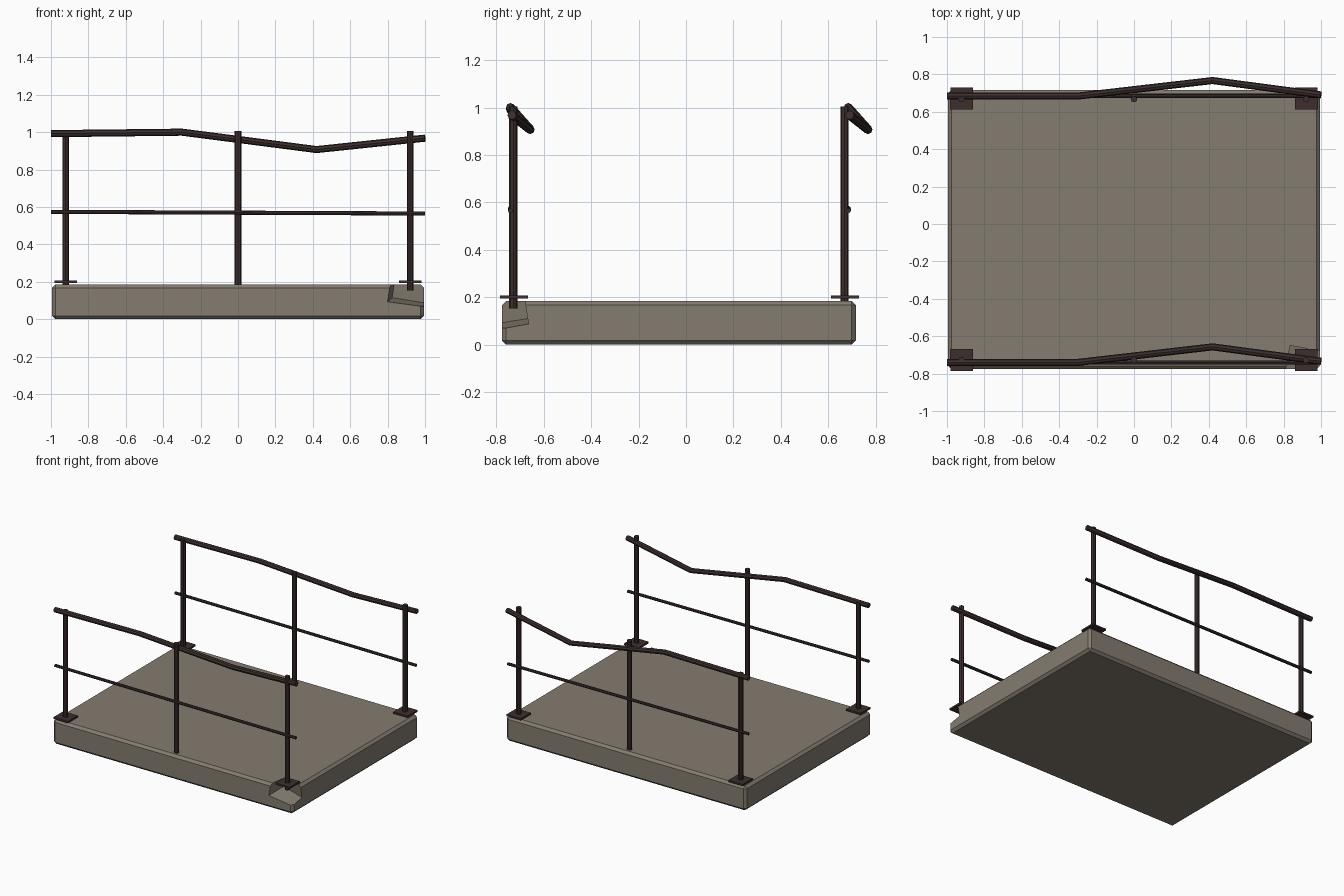
import bpy
import bmesh
from math import radians
from mathutils import Euler, Matrix, Vector

default = bpy.data.objects.get("Cube")
if default:
    bpy.data.objects.remove(default, do_unlink=True)


def make_material(name, rgb):
    mat = bpy.data.materials.new(name)
    mat.use_nodes = True
    mat.diffuse_color = (*rgb, 1)
    mat.node_tree.nodes["Principled BSDF"].inputs["Base Color"].default_value = (*rgb, 1)
    return mat


concrete = make_material("weathered concrete", (0.23, 0.20, 0.16))
iron = make_material("dark rusty iron", (0.045, 0.028, 0.027))


def add_box(name, low, high, mat, bevel=0, matrix=None):
    """Box between two corners, optionally chamfered and transformed."""
    low, high = Vector(low), Vector(high)
    bm = bmesh.new()
    bmesh.ops.create_cube(bm, size=1)
    bmesh.ops.scale(bm, vec=high - low, verts=bm.verts)
    bmesh.ops.translate(bm, vec=(low + high) / 2, verts=bm.verts)
    if bevel:
        bmesh.ops.bevel(bm, geom=bm.edges[:], offset=bevel, segments=1, affect='EDGES')
    if matrix:
        bm.transform(matrix)
    mesh = bpy.data.meshes.new(name)
    bm.to_mesh(mesh)
    bm.free()
    mesh.materials.append(mat)
    obj = bpy.data.objects.new(name, mesh)
    bpy.context.collection.objects.link(obj)
    return obj


def select_only(obj):
    bpy.ops.object.select_all(action='DESELECT')
    obj.select_set(True)
    bpy.context.view_layer.objects.active = obj


def add_tube(name, points, radius):
    """Eight-sided capped pipe through the points."""
    curve = bpy.data.curves.new(name, 'CURVE')
    curve.dimensions = '3D'
    curve.bevel_depth = radius
    curve.bevel_resolution = 2
    curve.use_fill_caps = True
    spline = curve.splines.new('POLY')
    spline.points.add(len(points) - 1)
    for target, point in zip(spline.points, points):
        target.co = (*point, 1)
    curve.materials.append(iron)
    obj = bpy.data.objects.new(name, curve)
    bpy.context.collection.objects.link(obj)
    select_only(obj)
    bpy.ops.object.convert(target='MESH')
    obj = bpy.context.object
    for face in obj.data.polygons:
        face.use_smooth = False
    return obj


# Floor slab with chamfered edges
slab = add_box("floor_slab", (-0.995, -0.776, 0), (0.995, 0.716, 0.185), concrete, bevel=0.018)

# Broken corner, cut with a tilted block
tilt = Euler((radians(9), radians(9), radians(-9))).to_matrix().to_4x4()
corner = Matrix.Translation((0.825, -0.637, 0.115)) @ tilt
cutter = add_box("corner_cutter", (0, -0.4, 0), (0.4, 0, 0.4), concrete, matrix=corner)
cutter.hide_render = True
cut = slab.modifiers.new("broken corner", 'BOOLEAN')
cut.operation = 'DIFFERENCE'
cut.solver = 'EXACT'
cut.object = cutter
select_only(slab)
bpy.ops.object.modifier_apply(modifier=cut.name)
bpy.data.objects.remove(cutter, do_unlink=True)

# Two matching railings, both bent towards the back
for side, rail_y, post_y in (("front", -0.740, -0.728), ("back", 0.684, 0.668)):
    for place, x in (("right", -0.922), ("middle", 0), ("left", 0.92)):
        add_tube(f"{side}_{place}_post", [(x, post_y, 0.153), (x, post_y, 1.005)], 0.0175)
        if place != "middle":
            add_box(f"{side}_{place}_base_plate",
                    (x - 0.06, post_y - 0.057, 0.194), (x + 0.06, post_y + 0.061, 0.207), iron)

    add_tube(f"{side}_bent_handrail",
             [(-1, rail_y, 0.992), (-0.3, rail_y, 1.0),
              (0.42, rail_y + 0.083, 0.907), (1, rail_y + 0.006, 0.968)], 0.019)
    add_tube(f"{side}_middle_rail", [(-1, rail_y, 0.574), (1, rail_y, 0.565)], 0.011)
